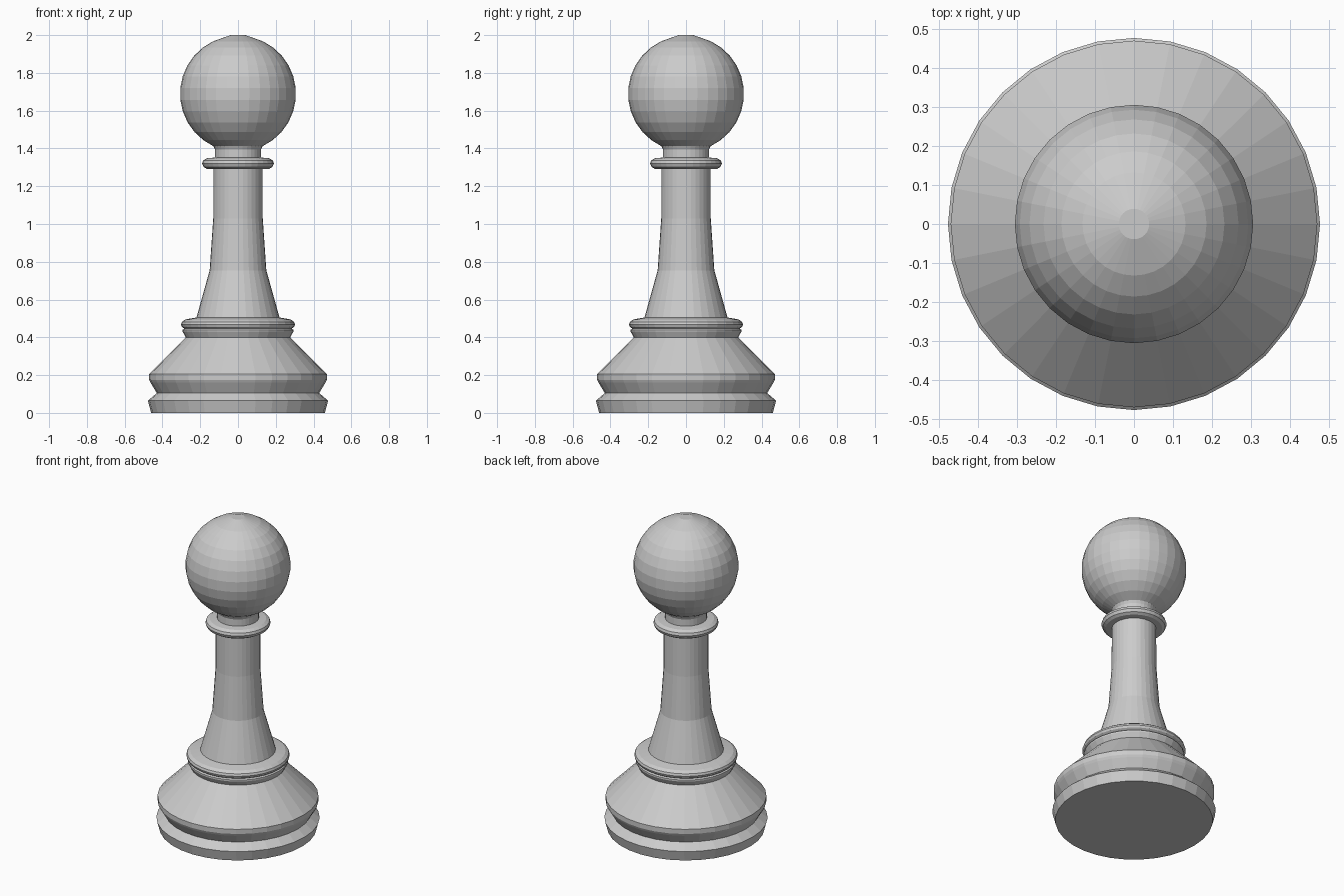
import bpy, bmesh, math

if "Cube" in bpy.data.objects:
    bpy.data.objects.remove(bpy.data.objects["Cube"])

SIDES = 32

# Turned profile as (radius, height), from the foot upwards
foot = [(0.46, 0.0), (0.477, 0.065), (0.43, 0.105), (0.463, 0.16), (0.47, 0.175), (0.47, 0.205)]
waist_ring = [(0.277, 0.40), (0.293, 0.43), (0.293, 0.44), (0.284, 0.446), (0.297, 0.455),
              (0.302, 0.468), (0.297, 0.482), (0.278, 0.495), (0.22, 0.505)]
stem = [(0.15, 0.755), (0.131, 1.03), (0.13, 1.29)]
collar = [(0.165, 1.292), (0.182, 1.302), (0.19, 1.32), (0.185, 1.336), (0.165, 1.348), (0.122, 1.352)]

# Ball head: bands from the neck up to the small flat crown
R, CZ = 0.307, 1.69
angles = [-65 + i * 129.5 / 11 for i in range(12)]
head = [(0.122, 1.395)] + [(R * math.cos(math.radians(a)), CZ + R * math.sin(math.radians(a))) for a in angles]
head.append((0.039, 2.0))


def lathe(name, profile):
    """Spin a profile round the z axis and close both ends."""
    bm = bmesh.new()
    rings = []
    for r, z in profile:
        rings.append([bm.verts.new((r * math.cos(2 * math.pi * i / SIDES),
                                    r * math.sin(2 * math.pi * i / SIDES), z))
                      for i in range(SIDES)])
    for a, b in zip(rings, rings[1:]):
        for i in range(SIDES):
            j = (i + 1) % SIDES
            bm.faces.new((a[i], a[j], b[j], b[i]))
    bm.faces.new(rings[0][::-1])
    bm.faces.new(rings[-1])
    mesh = bpy.data.meshes.new(name)
    bm.to_mesh(mesh)
    bm.free()
    obj = bpy.data.objects.new(name, mesh)
    bpy.context.collection.objects.link(obj)
    return obj


# The whole piece is one turned body with flat facets
lathe("chess_pawn", foot + waist_ring + stem + collar + head)
